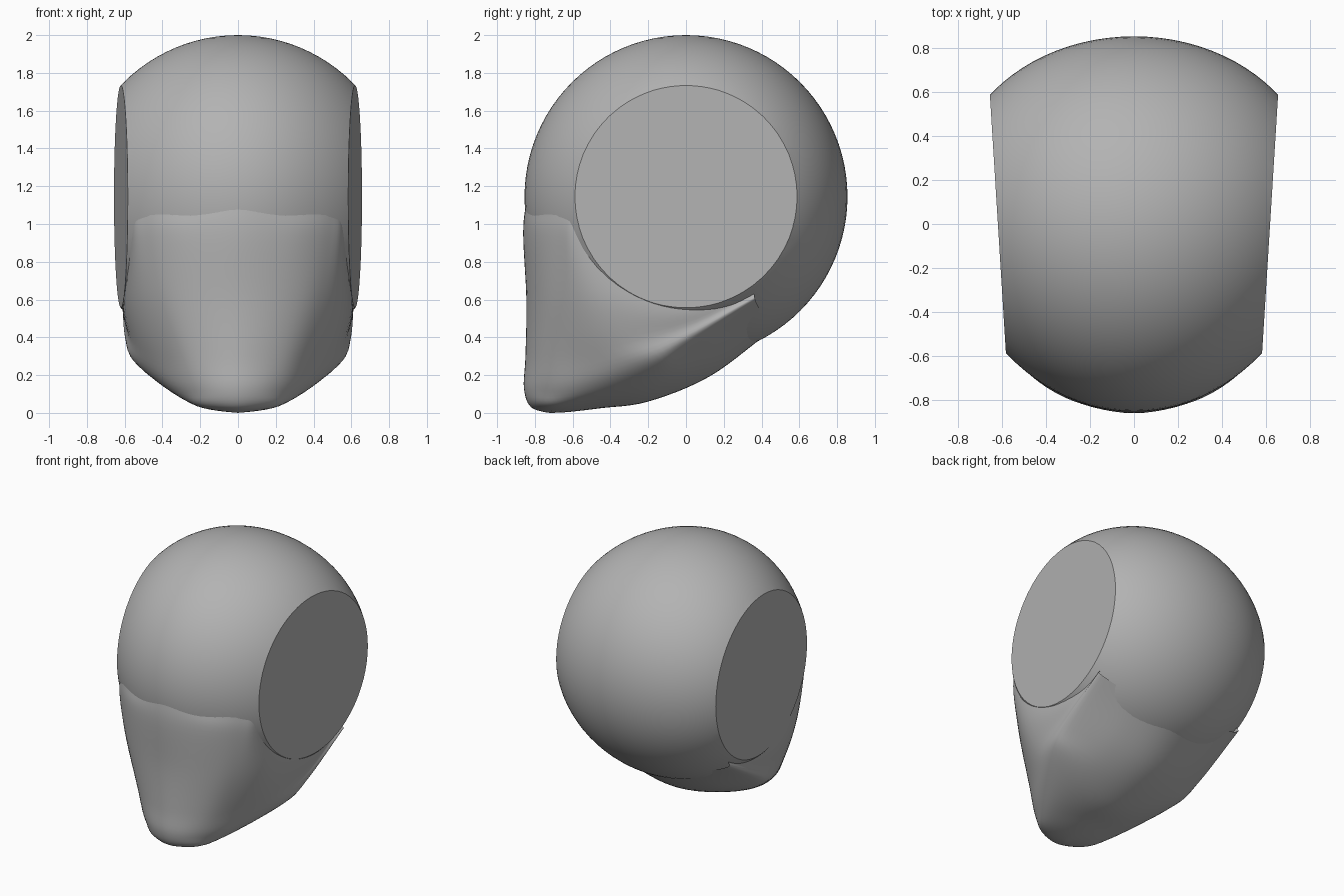
import bpy
import bmesh
import math
from mathutils import Vector

cube = bpy.data.objects.get("Cube")
if cube:
    bpy.data.objects.remove(cube, do_unlink=True)

# Single clay colour
clay = bpy.data.materials.new("clay_grey")
clay.use_nodes = True
grey = (0.45, 0.45, 0.45, 1.0)
clay.diffuse_color = grey
clay.node_tree.nodes["Principled BSDF"].inputs["Base Color"].default_value = grey


def make_object(name, bm):
    mesh = bpy.data.meshes.new(name)
    bm.to_mesh(mesh)
    bm.free()
    obj = bpy.data.objects.new(name, mesh)
    bpy.context.collection.objects.link(obj)
    mesh.materials.append(clay)
    return obj


def shade(obj, degrees):
    bpy.ops.object.select_all(action='DESELECT')
    obj.select_set(True)
    bpy.context.view_layer.objects.active = obj
    bpy.ops.object.shade_smooth_by_angle(angle=math.radians(degrees))


# Cranium: ball with both sides sliced off, narrowing toward the face
RADIUS, CENTRE_Z, CUT = 0.855, 1.145, 0.62
bm = bmesh.new()
bmesh.ops.create_uvsphere(bm, u_segments=96, v_segments=48, radius=RADIUS)
for side in (-1, 1):
    result = bmesh.ops.bisect_plane(
        bm, geom=bm.verts[:] + bm.edges[:] + bm.faces[:],
        plane_co=(side * CUT, 0, 0), plane_no=(side, 0, 0), clear_outer=True)
    rim = [e for e in result["geom_cut"] if isinstance(e, bmesh.types.BMEdge)]
    bmesh.ops.contextual_create(bm, geom=rim)
for v in bm.verts:
    v.co.x *= 1 + 0.1 * v.co.y
    v.co.z += CENTRE_Z
bmesh.ops.recalc_face_normals(bm, faces=bm.faces[:])
cranium = make_object("cranium", bm)
shade(cranium, 30)

# Jaw: half cage, rows run from brow line down to the keel under the chin,
# columns run from the middle of the face round to behind the jaw corner
brow = [(0, -.845, 1.13), (.28, -.785, 1.08), (.49, -.66, 1.08),
        (.57, -.5, 1.08), (.56, -.1, 1), (.54, .3, .9)]
cheek = [(0, -.862, .95), (.28, -.805, .94), (.48, -.68, .93),
         (.57, -.53, .92), (.575, -.1, .85), (.56, .3, .8)]
mouth = [(0, -.845, .6), (.24, -.8, .6), (.43, -.68, .6),
         (.575, -.45, .6), (.61, -.05, .58), (.59, .34, .68)]
chin = [(0, -.85, .3), (.22, -.79, .3), (.37, -.65, .3),
        (.54, -.36, .36), (.595, 0, .46), (.6, .36, .63)]
edge = [(0, -.858, .13), (.19, -.79, .12), (.34, -.6, .13),
        (.53, -.2, .25), (.57, 0, .36), (.59, .37, .59)]
under = [(0, -.82, .03), (.18, -.73, .03), (.24, -.55, .05),
         (.3, -.2, .12), (.3, .1, .25), (.3, .42, .48)]
keel = [(0, -.72, 0), (0, -.62, .005), (0, -.45, .025),
        (0, -.2, .06), (0, .12, .19), (0, .42, .41)]
cage = [[Vector(p) for p in row]
        for row in (brow, cheek, mouth, chin, edge, under, keel)]


def flip(p):
    return Vector((-p.x, p.y, p.z))


def smooth_line(points, steps, mirror_start=False, mirror_end=False):
    """Interpolating spline through the points, mirrored over x = 0 at ends."""
    first = flip(points[1]) if mirror_start else 2 * points[0] - points[1]
    last = flip(points[-2]) if mirror_end else 2 * points[-1] - points[-2]
    pts = [first] + points + [last]
    line = []
    for a, b, c, d in zip(pts, pts[1:], pts[2:], pts[3:]):
        for i in range(steps):
            t = i / steps
            line.append(b + 0.5 * t * (c - a + t * (
                2 * a - 5 * b + 4 * c - d + t * (3 * (b - c) + d - a))))
    return line + [points[-1].copy()]


STEPS = 6
rows = [smooth_line(row, STEPS, mirror_start=True) for row in cage]
columns = [smooth_line(list(col), STEPS, mirror_end=True) for col in zip(*rows)]

bm = bmesh.new()
grid = [[bm.verts.new((max(p.x, 0), p.y, max(p.z, 0))) for p in col]
        for col in columns]
for left, right in zip(grid, grid[1:]):
    for r in range(len(left) - 1):
        bm.faces.new((left[r], left[r + 1], right[r + 1], right[r]))
# Mirror the half into the whole jaw
half = bm.verts[:] + bm.edges[:] + bm.faces[:]
copy = bmesh.ops.duplicate(bm, geom=half)["geom"]
for item in copy:
    if isinstance(item, bmesh.types.BMVert):
        item.co.x = -item.co.x
bmesh.ops.reverse_faces(
    bm, faces=[f for f in copy if isinstance(f, bmesh.types.BMFace)])
bmesh.ops.remove_doubles(bm, verts=bm.verts[:], dist=0.0005)
jaw = make_object("jaw", bm)
shade(jaw, 50)
